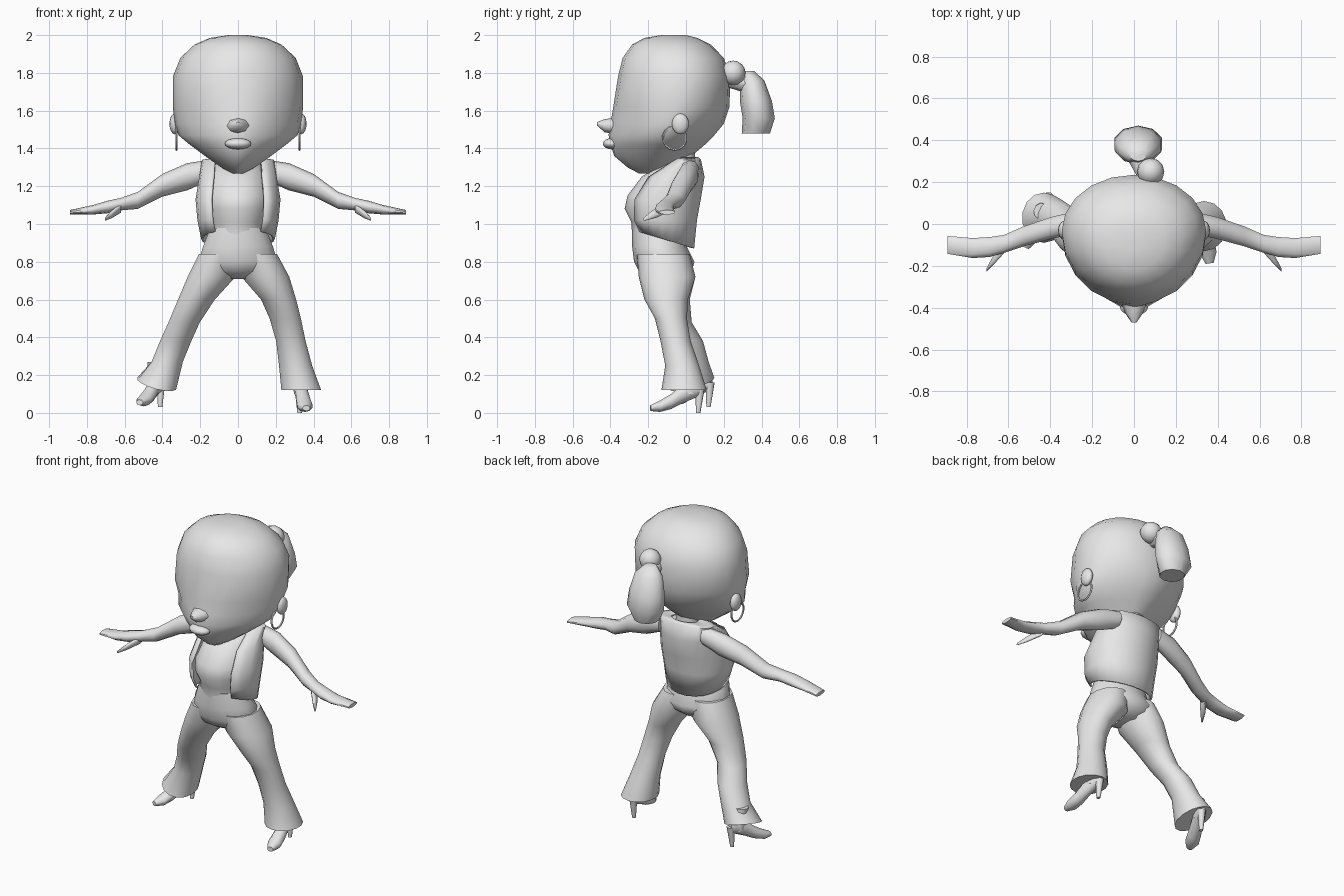
import bpy
import bmesh
import math

cube = bpy.data.objects.get("Cube")
if cube:
    bpy.data.objects.remove(cube, do_unlink=True)

clay = bpy.data.materials.new("plain_grey")
clay.use_nodes = True
clay.diffuse_color = (0.8, 0.8, 0.8, 1)
clay.node_tree.nodes["Principled BSDF"].inputs["Base Color"].default_value = clay.diffuse_color


def finish(obj, name, angle=60):
    """Name the part, give it the material and smooth it."""
    obj.name = name
    obj.data.materials.clear()
    obj.data.materials.append(clay)
    bpy.ops.object.select_all(action="DESELECT")
    obj.select_set(True)
    bpy.context.view_layer.objects.active = obj
    bpy.ops.object.shade_smooth_by_angle(angle=math.radians(angle))
    return obj


def ellipse(x, y, z, a, b, axis="z", sides=14, gap=0.0, tilt=(0, 0)):
    """Loop of points across the given axis; a gap leaves the front open."""
    points = []
    for i in range(sides):
        if gap:
            t = -math.pi / 2 + gap + (math.tau - 2 * gap) * i / (sides - 1)
        else:
            t = -math.pi / 2 + math.tau * i / sides
        u, v = a * math.cos(t), b * math.sin(t)
        if axis == "x":
            points.append((x, y + u, z + v))
        elif axis == "y":
            points.append((x + u, y, z + v))
        else:
            points.append((x + u, y + v, z + tilt[0] * u + tilt[1] * v))
    return points


def skin(name, loops, closed=True, angle=60):
    """Join loops of points into a surface, capped when closed."""
    bm = bmesh.new()
    rows = [[bm.verts.new(p) for p in loop] for loop in loops]
    count = len(rows[0])
    for low, high in zip(rows, rows[1:]):
        for i in range(count if closed else count - 1):
            j = (i + 1) % count
            bm.faces.new((low[i], low[j], high[j], high[i]))
    if closed:
        bm.faces.new(rows[0])
        bm.faces.new(rows[-1])
    bmesh.ops.recalc_face_normals(bm, faces=bm.faces)
    mesh = bpy.data.meshes.new(name)
    bm.to_mesh(mesh)
    bm.free()
    obj = bpy.data.objects.new(name, mesh)
    bpy.context.collection.objects.link(obj)
    return finish(obj, name, angle)


def loft(name, rings, axis="z", sides=14):
    return skin(name, [ellipse(*r, axis=axis, sides=sides) for r in rings])


def ball(name, location, scale):
    bpy.ops.mesh.primitive_uv_sphere_add(segments=12, ring_count=8, location=location)
    obj = bpy.context.object
    obj.scale = scale
    return finish(obj, name)


def head_loop(z, half_width, front, back, sides=20):
    """Rounded skull section that turns pointed towards the chin."""
    middle = front + 0.55 * (back - front)
    power = 1.0 if z > 1.6 else 1.25
    loop = []
    for i in range(sides):
        t = -math.pi / 2 + math.tau * i / sides
        c, s = math.cos(t), math.sin(t)
        depth = (back - middle) if s > 0 else (middle - front)
        loop.append((half_width * math.copysign(abs(c) ** power, c),
                     middle + depth * math.copysign(abs(s) ** power, s), z))
    return loop


# Head: z, half width, front y, back y
skull = [
    (1.268, 0.03, -0.25, -0.14), (1.3, 0.09, -0.31, -0.04),
    (1.36, 0.175, -0.38, 0.03), (1.42, 0.255, -0.4, 0.1),
    (1.47, 0.315, -0.41, 0.15), (1.53, 0.335, -0.4, 0.2),
    (1.62, 0.345, -0.385, 0.23), (1.78, 0.345, -0.36, 0.235),
    (1.88, 0.305, -0.335, 0.2), (1.95, 0.23, -0.285, 0.13),
    (1.985, 0.15, -0.22, 0.06), (2.0, 0.05, -0.13, 0.0)]
skin("head", [head_loop(*row) for row in skull])
loft("nose", [(0, -0.36, 1.52, 0.07, 0.045), (0, -0.43, 1.52, 0.04, 0.035),
              (0, -0.47, 1.53, 0.012, 0.01)], "y", 8)
ball("lips", (0, -0.39, 1.425), (0.07, 0.05, 0.03))
loft("neck", [(0, -0.02, 1.25, 0.075, 0.07), (0, -0.02, 1.45, 0.065, 0.065)])

# Ponytail with its band
ball("hair_band", (0.08, 0.25, 1.8), (0.065, 0.065, 0.065))
loft("ponytail_root", [(0.05, 0.2, 1.76, 0.02, 0.03),
                       (0.02, 0.36, 1.74, 0.08, 0.06)], "y", 8)
loft("ponytail", [(0.02, 0.33, 1.81, 0.04, 0.03), (0.02, 0.35, 1.76, 0.09, 0.065),
                  (0.02, 0.37, 1.65, 0.115, 0.085), (0.02, 0.385, 1.56, 0.12, 0.085),
                  (0.02, 0.37, 1.48, 0.075, 0.075)], sides=10)

# Shirt, and an open waistcoat over it
loft("shirt", [
    (0, -0.14, 0.94, 0.14, 0.145), (0, -0.14, 1.01, 0.14, 0.15),
    (0, -0.14, 1.08, 0.165, 0.185), (0, -0.13, 1.15, 0.17, 0.18),
    (0, -0.08, 1.25, 0.15, 0.155), (0, -0.03, 1.33, 0.12, 0.08)])
panels = [
    (0, -0.12, 0.92, 0.195, 0.165), (0, -0.13, 1.02, 0.215, 0.19),
    (0, -0.12, 1.13, 0.225, 0.2), (0, -0.07, 1.25, 0.205, 0.17),
    (0, 0.0, 1.34, 0.19, 0.08), (0, 0.01, 1.355, 0.09, 0.055)]
vest = skin("waistcoat", [
    ellipse(*row, sides=18, gap=math.radians(40), tilt=(0, -0.3 if i == 0 else 0))
    for i, row in enumerate(panels)], closed=False)
shell = vest.modifiers.new("cloth", "SOLIDIFY")
shell.thickness = 0.012

# Flared trousers
loft("trouser_hips", [
    (0, -0.145, 0.98, 0.15, 0.14), (0, -0.14, 0.88, 0.19, 0.145),
    (0, -0.115, 0.8, 0.215, 0.16), (0, -0.11, 0.75, 0.19, 0.14),
    (0, -0.1, 0.71, 0.07, 0.08)])
left_rings = [
    (0.1, -0.12, 0.84, 0.11, 0.14), (0.145, -0.1, 0.72, 0.13, 0.15),
    (0.215, -0.105, 0.6, 0.095, 0.115), (0.25, -0.08, 0.5, 0.085, 0.085),
    (0.28, -0.055, 0.38, 0.08, 0.08), (0.305, -0.02, 0.25, 0.09, 0.09),
    (0.335, -0.01, 0.12, 0.108, 0.12)]
right_rings = [
    (-0.1, -0.12, 0.84, 0.11, 0.14), (-0.14, -0.1, 0.72, 0.13, 0.15),
    (-0.22, -0.09, 0.6, 0.1, 0.11), (-0.285, -0.06, 0.48, 0.085, 0.09),
    (-0.33, 0.0, 0.38, 0.085, 0.09), (-0.375, 0.03, 0.27, 0.085, 0.09),
    (-0.43, 0.03, 0.155, 0.105, 0.12)]
for side, rings, hem in (("left", left_rings, (0, 0)), ("right", right_rings, (-0.25, 0.25))):
    loops = [ellipse(*row) for row in rings[:-1]]
    loops.append(ellipse(*rings[-1], tilt=hem))
    skin(side + "_trouser_leg", loops)

# Heeled shoes, shaped around the ankle and then turned into place
for side, place, turn in (("left", (0.335, 0, 0), 8), ("right", (-0.44, 0.06, 0.03), -25)):
    pieces = [
        loft(side + "_shoe", [
            (0, -0.19, 0.025, 0.02, 0.015), (0, -0.14, 0.035, 0.042, 0.03),
            (0, -0.08, 0.06, 0.04, 0.04), (0, -0.02, 0.1, 0.035, 0.05),
            (0, 0.05, 0.13, 0.035, 0.05), (0, 0.08, 0.13, 0.02, 0.04)], "y", 10),
        loft(side + "_heel", [(0, 0.065, 0, 0.012, 0.012),
                              (0, 0.075, 0.13, 0.025, 0.025)], sides=8),
        loft(side + "_ankle", [(0, 0.02, 0.1, 0.035, 0.04),
                               (0, 0.0, 0.24, 0.04, 0.04)], sides=10)]
    for piece in pieces:
        piece.location = place
        piece.rotation_euler.z = math.radians(turn)

# Arms, hands, ears and hoops on both sides
arm = [
    (0.15, 0.02, 1.285, 0.05, 0.055), (0.27, 0.01, 1.25, 0.055, 0.072),
    (0.4, -0.02, 1.205, 0.055, 0.06), (0.53, -0.06, 1.125, 0.05, 0.045),
    (0.62, -0.095, 1.105, 0.045, 0.033), (0.69, -0.11, 1.09, 0.05, 0.033),
    (0.77, -0.115, 1.075, 0.05, 0.025), (0.89, -0.1, 1.062, 0.045, 0.012)]
thumb = [(0.62, -0.11, 1.085, 0.03, 0.025), (0.67, -0.17, 1.05, 0.025, 0.02),
         (0.705, -0.22, 1.025, 0.008, 0.008)]
for side, sign in (("left", 1), ("right", -1)):
    for part, rings in (("arm", arm), ("thumb", thumb)):
        loft(side + "_" + part, [(sign * r[0], *r[1:]) for r in rings], "x", 10)
    ball(side + "_ear", (sign * 0.335, -0.03, 1.53), (0.028, 0.045, 0.055))
    bpy.ops.mesh.primitive_torus_add(
        location=(sign * 0.325, -0.06, 1.455), rotation=(0, math.pi / 2, 0),
        major_segments=14, minor_segments=5, major_radius=0.062, minor_radius=0.006)
    finish(bpy.context.object, side + "_hoop_earring")
